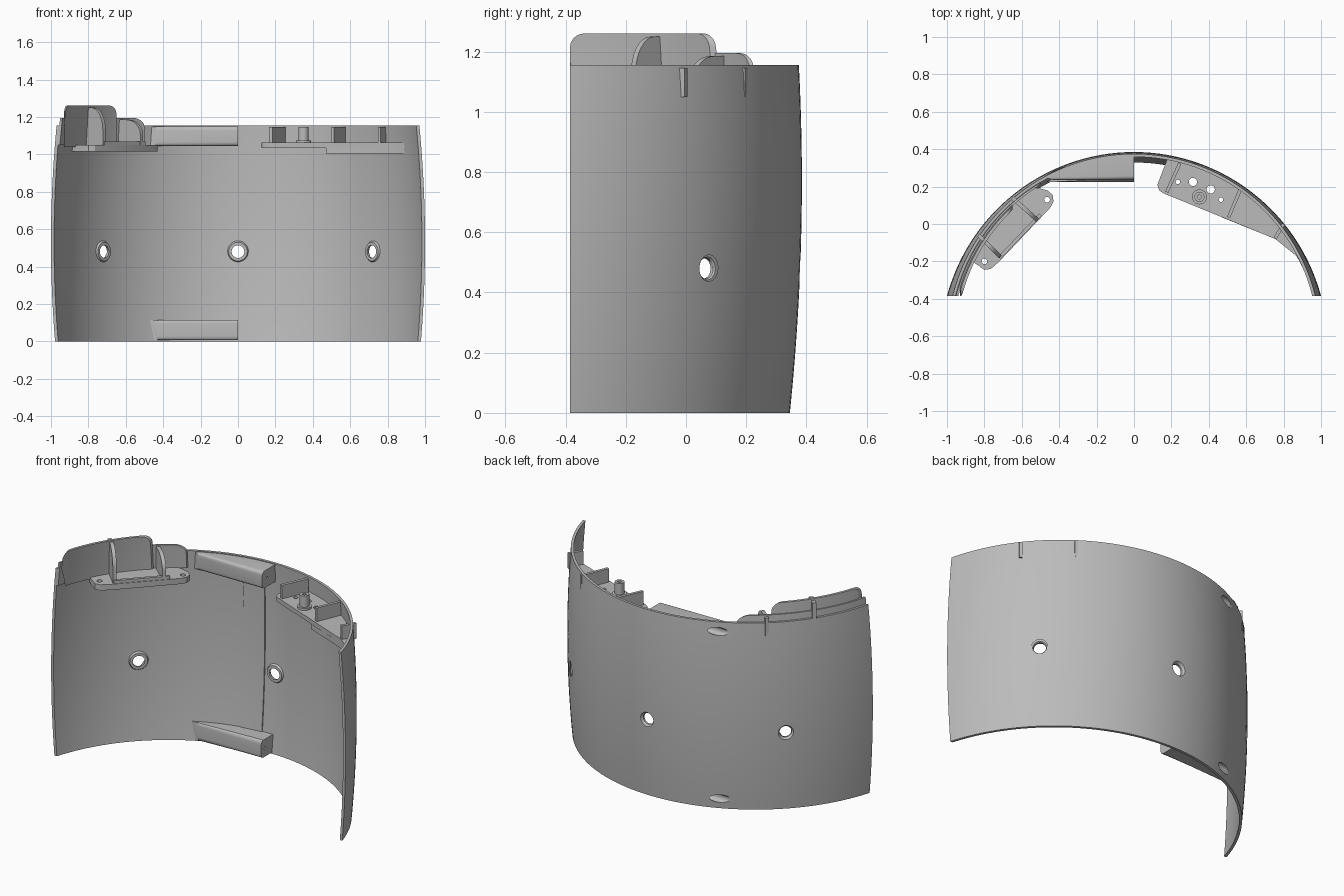
import bpy, bmesh, math
from mathutils import Vector

cube = bpy.data.objects.get("Cube")
if cube:
    bpy.data.objects.remove(cube, do_unlink=True)

grey = bpy.data.materials.new("plain grey")
grey.use_nodes = True
grey.diffuse_color = (0.5, 0.5, 0.5, 1)
grey.node_tree.nodes["Principled BSDF"].inputs["Base Color"].default_value = (0.5, 0.5, 0.5, 1)

FRONT = -0.385   # plane where both ends of the shell are trimmed
TOP = 1.155


def finish(bm, name):
    bmesh.ops.recalc_face_normals(bm, faces=bm.faces)
    mesh = bpy.data.meshes.new(name)
    bm.to_mesh(mesh)
    bm.free()
    ob = bpy.data.objects.new(name, mesh)
    bpy.context.collection.objects.link(ob)
    mesh.materials.append(grey)
    return ob


def circle(z):
    """Radius and centre y of the barrelled shell at a height."""
    half = 1 - 0.078 * (z - 0.53) ** 2
    back = 0.385 - 0.0675 * (z - 0.77) ** 2
    sag = back - FRONT
    r = (half ** 2 + sag ** 2) / (2 * sag)
    return r, back - r


def on_shell(x0, x1, t, z, inset):
    r, cy = circle(z)
    r -= inset
    limit = math.acos((FRONT - cy) / r)
    a, b = [max(-limit, min(limit, math.asin(max(-1, min(1, x / r))))) for x in (x0, x1)]
    p = a + (b - a) * t
    return Vector((r * math.sin(p), cy + r * math.cos(p), z))


def arc(x0, x1, z, inset=0.01, n=24):
    return [on_shell(x0, x1, i / n, z, inset).to_2d() for i in range(n + 1)]


def curved_panel(name, x0, x1, z0, top, d0, d1, cols=48, rows=12):
    """Solid piece of the shell; top is a function along its length."""
    bm = bmesh.new()
    grid = []
    for i in range(cols + 1):
        t = (1 - math.cos(math.pi * i / cols)) / 2
        zs = [z0 + (top(t) - z0) * j / rows for j in range(rows + 1)]
        grid.append([[bm.verts.new(on_shell(x0, x1, t, z, d)) for z in zs] for d in (d0, d1)])
    for i in range(cols):
        a, b = grid[i], grid[i + 1]
        for s in (0, 1):
            for j in range(rows):
                bm.faces.new((a[s][j], b[s][j], b[s][j + 1], a[s][j + 1]))
        for j in (0, rows):
            bm.faces.new((a[0][j], b[0][j], b[1][j], a[1][j]))
    for c in (grid[0], grid[-1]):
        for j in range(rows):
            bm.faces.new((c[0][j], c[0][j + 1], c[1][j + 1], c[1][j]))
    return finish(bm, name)


def extrude(name, ring, offset, round_y=None):
    """Extruded outline; round_y rounds the long edges on that plane."""
    bm = bmesh.new()
    f = bm.faces.new([bm.verts.new(p) for p in ring])
    out = bmesh.ops.extrude_face_region(bm, geom=[f])
    bmesh.ops.translate(bm, vec=offset, verts=[v for v in out["geom"] if isinstance(v, bmesh.types.BMVert)])
    if round_y is not None:
        edges = [e for e in bm.edges if all(abs(v.co.y - round_y) < 0.001 for v in e.verts)
                 and abs(e.verts[0].co.z - e.verts[1].co.z) < 0.001]
        bmesh.ops.bevel(bm, geom=edges, offset=0.022, segments=5, profile=0.5, affect='EDGES')
    return finish(bm, name)


def plate(name, points, z0, z1, round_y=None):
    return extrude(name, [(p[0], p[1], z0) for p in points], (0, 0, z1 - z0), round_y)


def rod(name, p0, p1, r0, r1=None, sides=32):
    p0, p1 = Vector(p0), Vector(p1)
    bm = bmesh.new()
    m = (p1 - p0).to_track_quat('Z', 'Y').to_matrix().to_4x4()
    m.translation = (p0 + p1) / 2
    bmesh.ops.create_cone(bm, cap_ends=True, segments=sides, radius1=r0,
                          radius2=r0 if r1 is None else r1, depth=(p1 - p0).length, matrix=m)
    return finish(bm, name)


def rib(name, a, b, z0, z1, curve=0.0, width=0.018):
    """Upright web from the shell (a) inward (b), with a rounded inner corner."""
    a, b = Vector(a), Vector(b)
    side = Vector((b.y - a.y, a.x - b.x)).normalized() * width
    prof = [(0, z0), (1, z0)]
    if curve:
        for i in range(9):
            t = math.pi / 2 * i / 8
            prof.append((1 - 0.55 * (1 - math.cos(t)), z1 - curve * (1 - math.sin(t))))
    else:
        prof.append((1, z1))
    prof.append((0, z1))
    ring = [(*(a.lerp(b, s) - side / 2), z) for s, z in prof]
    return extrude(name, ring, (side.x, side.y, 0))


def cut(targets, cutters):
    for ob in targets:
        for c in cutters:
            mod = ob.modifiers.new("cut", 'BOOLEAN')
            mod.operation, mod.solver, mod.object = 'DIFFERENCE', 'EXACT', c
            bpy.context.view_layer.objects.active = ob
            bpy.ops.object.modifier_apply(modifier=mod.name)
    for c in cutters:
        bpy.data.objects.remove(c, do_unlink=True)


# Curved main wall
shell = curved_panel("curved_wall", -1, 1, 0, lambda t: TOP, 0, 0.016, 96, 24)


# Raised inner lip and guide fin on one side
def lip_top(t):
    k = max(0, (t - 0.9) / 0.1)
    return 1.195 - 0.05 * (1 - math.sqrt(max(0, 1 - k * k)))


def fin_top(t):
    k = max(0, 1 - min(t, 1 - t) / 0.09)
    return 1.26 - 0.045 * (1 - math.sqrt(max(0, 1 - k * k)))


curved_panel("raised_lip", -1, -0.5, 1.05, lip_top, 0.014, 0.026)
curved_panel("guide_fin", -0.93, -0.65, 1.04, fin_top, 0.022, 0.038)
curved_panel("joint_strip", -0.2, -0.07, 0.1, lambda t: 1.06, 0.012, 0.023, 12)

# Three radial screw holes with bosses on the inside
for side in (-1, 0, 1):
    ang = side * math.radians(45)
    r, cy = circle(0.48)
    out = Vector((math.sin(ang), math.cos(ang), 0))
    at = Vector((0, cy, 0.48)) + out * r
    boss = rod("screw_boss", at - out * 0.008, at - out * 0.026, 0.062, 0.05)
    cut([shell, boss], [rod("hole", at - out * 0.1, at + out * 0.05, 0.034),
                        rod("sink", at - out * 0.014, at + out * 0.008, 0.034, 0.05)])

# Upper and lower joining bars with a lengthwise bolt bore
for name, z0, z1, y, bore_y in (("upper_bar", 1.045, 1.15, 0.235, 0.285),
                                ("lower_bar", 0.008, 0.115, 0.225, 0.262)):
    zm = (z0 + z1) / 2
    bar = plate(name, [(0, y), (-0.43, y)] + arc(-0.47, 0, zm, 0.012), z0, z1, y)
    cut([shell, bar], [rod("bore", (-0.8, bore_y, zm), (-0.3, bore_y, zm), 0.024)])
    cut([bar], [rod("bolt_hole", (-0.05, bore_y, zm), (0.1, bore_y, zm), 0.008)])

# Fin-side mounting bracket
left = plate("fin_bracket_plate", arc(-0.89, -0.56, 1.04) + [
    (-0.5, 0.19), (-0.46, 0.178), (-0.435, 0.155), (-0.43, 0.12), (-0.445, 0.09),
    (-0.72, -0.2), (-0.765, -0.24), (-0.8, -0.245), (-0.85, -0.21)], 1.015, 1.05)
cut([left], [rod("tab_hole", (x, y, 0.9), (x, y, 1.1), 0.015)
             for x, y in ((-0.8, -0.2), (-0.465, 0.13))])
rib("fin_bracket_rim", (-0.72, -0.18), (-0.5, 0.05), 1.04, 1.068)
rib("tall_rib", (-0.83, -0.06), (-0.715, -0.175), 1.04, 1.25, 0.12, 0.022)
rib("short_rib", (-0.65, 0.14), (-0.515, 0.02), 1.04, 1.185, 0.08, 0.022)

# Pin-side mounting bracket
right = plate("pin_bracket_plate", arc(0.18, 0.9, 1.05) + [
    (0.755, -0.08), (0.155, 0.165), (0.135, 0.18), (0.125, 0.21)], 1.035, 1.062)
cut([right], [rod("plate_hole", (x, y, 0.9), (x, y, 1.2), r) for x, y, r in (
    (0.235, 0.225, 0.012), (0.315, 0.225, 0.022), (0.41, 0.185, 0.022), (0.465, 0.13, 0.012))])
plate("bracket_gusset", arc(0.62, 0.9, 1.02) + [(0.755, -0.08), (0.47, 0.035)], 1.005, 1.036)
rib("inner_rib", (0.245, 0.325), (0.175, 0.17), 1.05, 1.145)
rib("middle_rib", (0.575, 0.2), (0.505, 0.035), 1.05, 1.145)
rib("outer_rib", (0.8, 0.0), (0.755, -0.075), 1.05, 1.145)
pin = rod("locating_pin", (0.35, 0.145, 1.05), (0.35, 0.145, 1.145), 0.027)
rod("pin_base", (0.35, 0.145, 1.05), (0.35, 0.145, 1.075), 0.04)
cut([pin], [rod("pin_hole", (0.35, 0.145, 1.1), (0.35, 0.145, 1.2), 0.011)])

# Smooth shading with sharp edges kept
for ob in bpy.context.scene.objects:
    if ob.type == 'MESH':
        ob.select_set(True)
        bpy.context.view_layer.objects.active = ob
bpy.ops.object.shade_smooth_by_angle(angle=math.radians(30))
